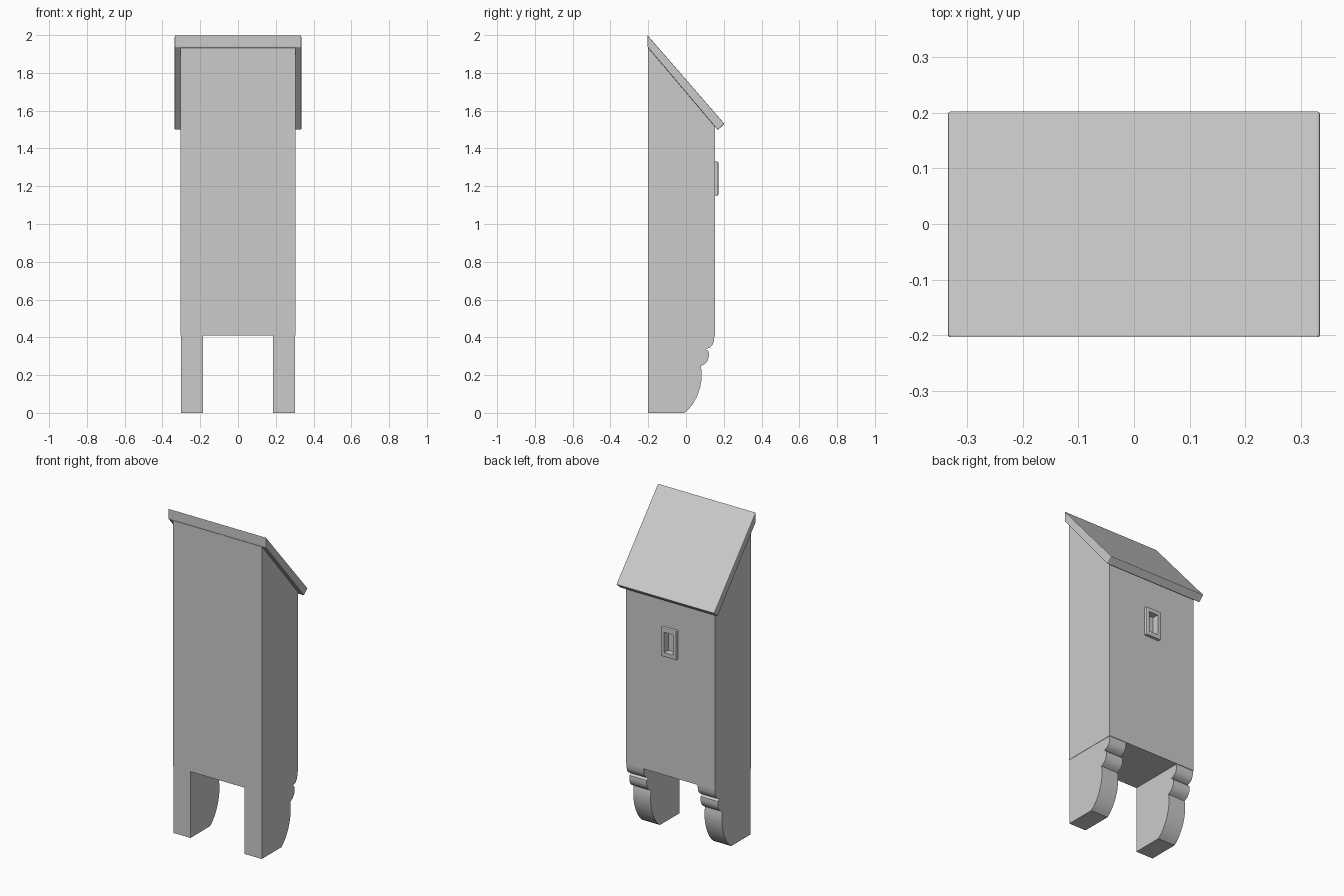
import bpy, bmesh

if "Cube" in bpy.data.objects:
    bpy.data.objects.remove(bpy.data.objects["Cube"])


def extrude_profile(name, points, x0, x1, bevel=0.0):
    """Solid made by sweeping a (y, z) outline from x0 to x1."""
    bm = bmesh.new()
    face = bm.faces.new([bm.verts.new((x0, y, z)) for y, z in points])
    moved = bmesh.ops.extrude_face_region(bm, geom=[face])["geom"]
    bmesh.ops.translate(bm, vec=(x1 - x0, 0, 0),
                        verts=[v for v in moved if isinstance(v, bmesh.types.BMVert)])
    bmesh.ops.recalc_face_normals(bm, faces=bm.faces)
    mesh = bpy.data.meshes.new(name)
    bm.to_mesh(mesh)
    bm.free()
    obj = bpy.data.objects.new(name, mesh)
    bpy.context.collection.objects.link(obj)
    if bevel:
        mod = obj.modifiers.new("bevel", "BEVEL")
        mod.width, mod.segments, mod.limit_method = bevel, 2, "ANGLE"
    return obj


def box_outline(y0, y1, z0, z1):
    return [(y0, z0), (y1, z0), (y1, z1), (y0, z1)]


def cut(obj, cutter):
    mod = obj.modifiers.new("cut", "BOOLEAN")
    mod.object, mod.solver = cutter, "EXACT"
    cutter.hide_render = True
    cutter.hide_set(True)


def smooth(obj, angle=0.6):
    bpy.ops.object.select_all(action="DESELECT")
    obj.select_set(True)
    bpy.context.view_layer.objects.active = obj
    bpy.ops.object.shade_smooth_by_angle(angle=angle)


# Tall cabinet with a slanted top
body = extrude_profile("cabinet_body", [
    (-0.2, 0.41), (0.153, 0.41), (0.153, 1.53), (-0.2, 1.945)], -0.305, 0.305)

# Overhanging lean-to roof slab
extrude_profile("roof", [
    (-0.204, 1.937), (0.168, 1.498), (0.204, 1.53), (-0.204, 2.0)],
    -0.335, 0.335, bevel=0.004)

# Bracket feet with a moulded back edge
foot_profile = [
    (-0.2, 0.005), (-0.01, 0.005), (0.01, 0.015), (0.035, 0.045), (0.06, 0.09),
    (0.075, 0.135), (0.083, 0.18), (0.083, 0.22), (0.078, 0.247),
    (0.098, 0.258), (0.114, 0.275), (0.122, 0.3), (0.12, 0.325), (0.105, 0.338),
    (0.128, 0.347), (0.142, 0.362), (0.149, 0.385), (0.15, 0.412), (-0.2, 0.412)]
foot_profile = [(y, 0 if z == 0.005 else z) for y, z in foot_profile]
for side, x0 in (("left", -0.303), ("right", 0.185)):
    foot = extrude_profile("foot_" + side, foot_profile, x0, x0 + 0.118)
    smooth(foot)

# Small framed window recessed into the back wall
frame = extrude_profile("window_frame", box_outline(0.148, 0.171, 1.15, 1.33),
                        -0.053, 0.053, bevel=0.006)
opening = extrude_profile("window_cutter", box_outline(0.13, 0.2, 1.177, 1.303),
                          -0.03, 0.03)
cut(frame, opening)
cut(body, opening)
